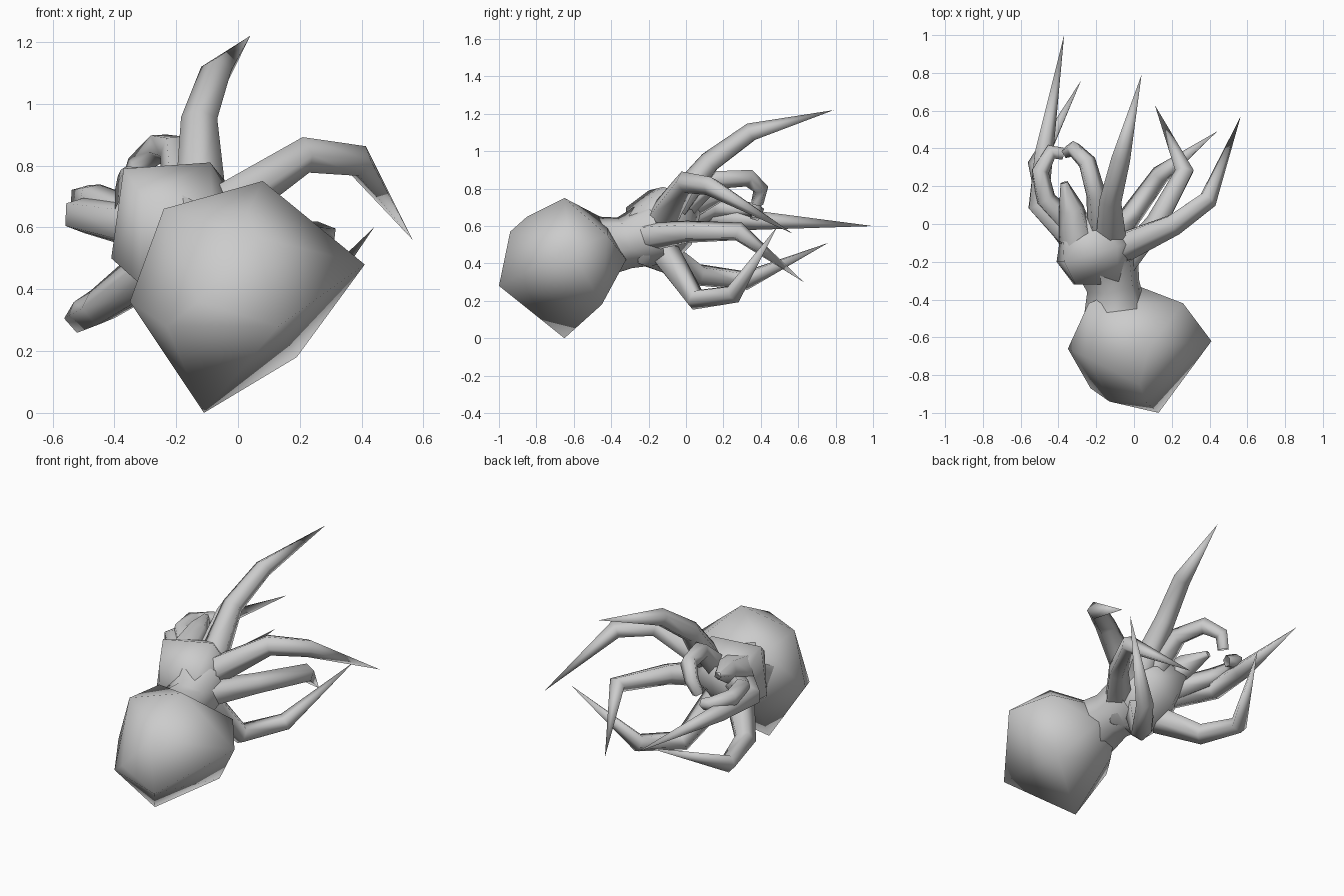
import bpy, bmesh, math
from mathutils import Vector

if "Cube" in bpy.data.objects:
    bpy.data.objects.remove(bpy.data.objects["Cube"])


def finish(name, bm, angle):
    bmesh.ops.recalc_face_normals(bm, faces=bm.faces)
    mesh = bpy.data.meshes.new(name)
    bm.to_mesh(mesh)
    bm.free()
    ob = bpy.data.objects.new(name, mesh)
    bpy.context.collection.objects.link(ob)
    bpy.ops.object.select_all(action='DESELECT')
    ob.select_set(True)
    bpy.context.view_layer.objects.active = ob
    bpy.ops.object.shade_smooth_by_angle(angle=math.radians(angle))
    return ob


def hull(name, points):
    """Faceted body lump wrapped around a few corner points."""
    bm = bmesh.new()
    for p in points:
        bm.verts.new(p)
    bmesh.ops.convex_hull(bm, input=bm.verts)
    loose = [v for v in bm.verts if not v.link_faces]
    bmesh.ops.delete(bm, geom=loose, context='VERTS')
    return finish(name, bm, 100)


def leg(name, path, radii, sides=5):
    """Jointed tube; a last radius of 0 makes a pointed tip."""
    pts = [Vector(p) for p in path]
    bm = bmesh.new()
    rings = []
    side = None
    for i, (p, r) in enumerate(zip(pts, radii)):
        a = (p - pts[i - 1]).normalized() if i else Vector()
        b = (pts[i + 1] - p).normalized() if i < len(pts) - 1 else Vector()
        t = (a + b).normalized()
        if side is None:
            side = t.orthogonal()
        side = (side - t * side.dot(t)).normalized()
        up = t.cross(side)
        if r == 0:
            rings.append([bm.verts.new(p)])
            continue
        ang = [2 * math.pi * k / sides for k in range(sides)]
        rings.append([bm.verts.new(p + r * (side * math.cos(q) + up * math.sin(q))) for q in ang])
    for lo, hi in zip(rings, rings[1:]):
        for k in range(sides):
            n = (k + 1) % sides
            if len(hi) == 1:
                bm.faces.new((lo[k], lo[n], hi[0]))
            else:
                bm.faces.new((lo[k], lo[n], hi[n], hi[k]))
    return finish(name, bm, 85)


# Large tilted abdomen
hull("abdomen", [
    (0.41, -0.62, 0.48), (0.08, -0.65, 0.75), (-0.24, -0.71, 0.66),
    (-0.35, -0.66, 0.36), (-0.11, -0.65, 0.0), (0.13, -1.0, 0.28),
    (-0.23, -0.87, 0.28), (-0.13, -0.94, 0.36), (0.06, -0.94, 0.57),
    (0.03, -0.85, 0.65), (0.19, -0.45, 0.18), (0.26, -0.42, 0.55),
    (-0.24, -0.42, 0.63), (0.0, -0.32, 0.42), (-0.18, -0.42, 0.3)])

# Waist joining abdomen and thorax
leg("waist", [(-0.1, -0.46, 0.49), (-0.11, -0.33, 0.51), (-0.15, -0.18, 0.56)],
    [0.17, 0.145, 0.18], 6)

# Thorax
hull("thorax", [
    (-0.37, -0.2, 0.79), (-0.09, -0.12, 0.81), (-0.01, -0.1, 0.71),
    (-0.31, -0.32, 0.7), (-0.08, -0.32, 0.64), (-0.41, -0.2, 0.5),
    (-0.32, -0.32, 0.42), (-0.03, -0.25, 0.4), (-0.2, -0.12, 0.35),
    (-0.38, 0.0, 0.64), (-0.08, 0.02, 0.6), (-0.19, 0.04, 0.74),
    (-0.33, 0.08, 0.68), (-0.27, 0.03, 0.5)])

# Short pointed feeler on the head
leg("feeler", [(-0.3, -0.08, 0.68), (-0.33, 0.08, 0.74), (-0.37, 0.22, 0.77)],
    [0.1, 0.07, 0.02])

# Long pointed legs
LONG = {
    "upper_leg": [(-0.12, -0.06, 0.7), (-0.125, 0.13, 0.94), (-0.07, 0.35, 1.1), (0.04, 0.79, 1.22)],
    "right_upper_leg": [(-0.06, -0.12, 0.66), (0.21, 0.0, 0.835), (0.39, 0.13, 0.815), (0.565, 0.57, 0.56)],
    "right_lower_leg": [(-0.14, -0.12, 0.46), (-0.01, 0.05, 0.21), (0.14, 0.26, 0.24), (0.44, 0.49, 0.6)],
    "right_middle_leg": [(-0.08, -0.24, 0.54), (0.12, 0.0, 0.57), (0.27, 0.28, 0.57), (0.11, 0.63, 0.3)],
    "left_middle_leg": [(-0.3, -0.1, 0.6), (-0.51, 0.1, 0.64), (-0.48, 0.38, 0.63), (-0.37, 1.0, 0.6)],
    "left_lower_leg": [(-0.28, -0.12, 0.46), (-0.45, 0.07, 0.34), (-0.51, 0.32, 0.31), (-0.28, 0.76, 0.51)],
}
for name, path in LONG.items():
    leg(name, path, [0.085, 0.062, 0.053, 0])

# Short curled legs with open ends
leg("curled_upper_leg", [(-0.18, -0.02, 0.7), (-0.2, 0.15, 0.85), (-0.25, 0.33, 0.86),
                         (-0.32, 0.4, 0.8), (-0.35, 0.38, 0.72)], [0.07, 0.055, 0.05, 0.042, 0.035])
leg("curled_side_leg", [(-0.32, -0.02, 0.62), (-0.47, 0.13, 0.69), (-0.5, 0.28, 0.69),
                        (-0.44, 0.38, 0.68), (-0.38, 0.37, 0.66)], [0.07, 0.055, 0.05, 0.042, 0.035])
